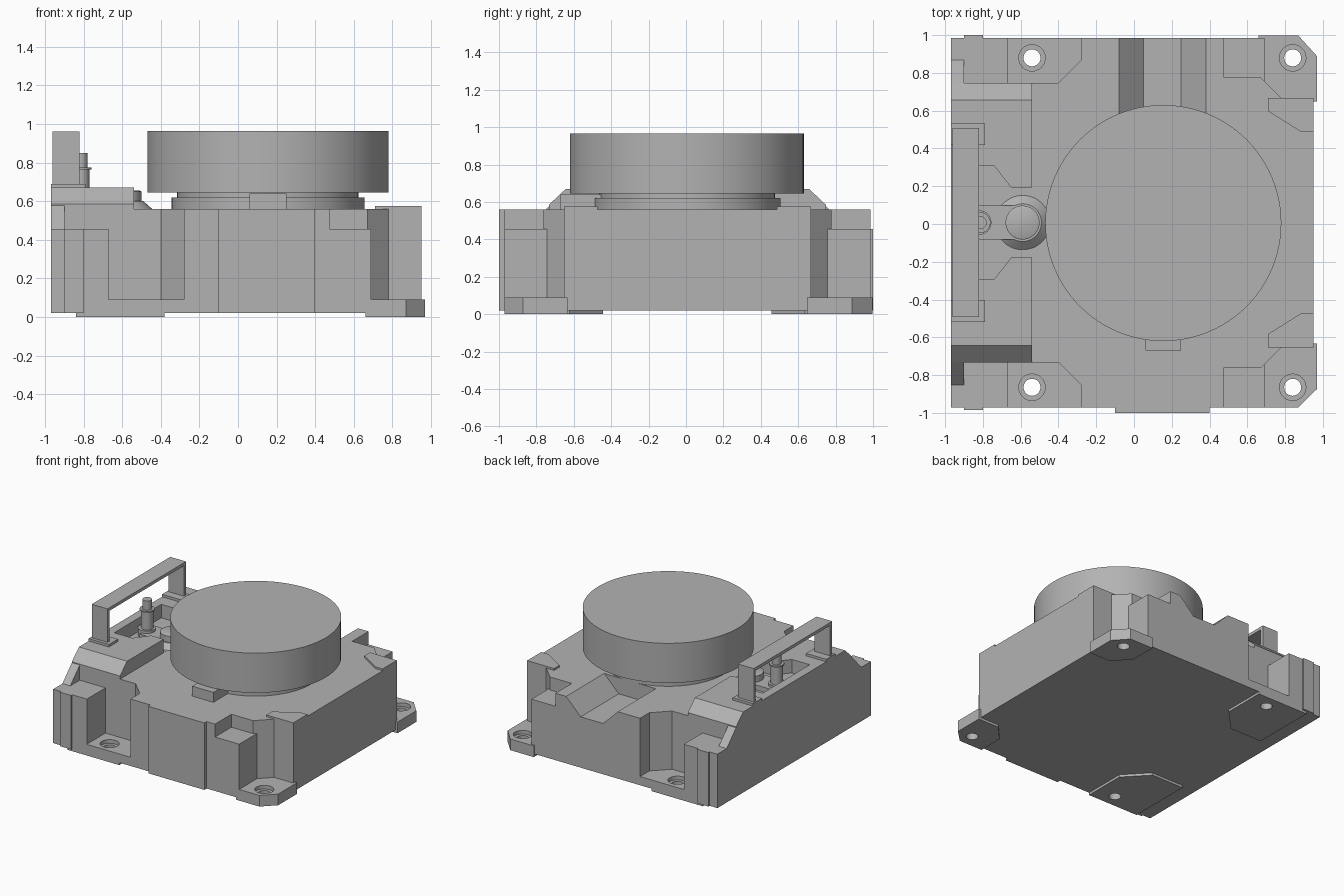
import bpy, bmesh, math

if "Cube" in bpy.data.objects:
    bpy.data.objects.remove(bpy.data.objects["Cube"])

grey = bpy.data.materials.new("neutral grey")
grey.use_nodes = True
COLOR = (0.45, 0.45, 0.45, 1)
grey.diffuse_color = COLOR
grey.node_tree.nodes["Principled BSDF"].inputs["Base Color"].default_value = COLOR

CY = 0.0075      # mirror line of the housing
HALF = 0.978     # half depth of the housing
BASE, TOP = 0.02, 0.56


def extrude(name, pts, lo, hi, axis="z"):
    """Closed outline swept between two heights along z, x or y."""
    place = {"z": lambda a, b, h: (a, b, h),
             "x": lambda a, b, h: (h, a, b),
             "y": lambda a, b, h: (a, h, b)}[axis]
    bm = bmesh.new()
    low = [bm.verts.new(place(a, b, lo)) for a, b in pts]
    high = [bm.verts.new(place(a, b, hi)) for a, b in pts]
    bm.faces.new(low)
    bm.faces.new(high)
    for i in range(len(pts)):
        j = (i + 1) % len(pts)
        bm.faces.new((low[i], low[j], high[j], high[i]))
    bmesh.ops.recalc_face_normals(bm, faces=bm.faces)
    mesh = bpy.data.meshes.new(name)
    bm.to_mesh(mesh)
    bm.free()
    mesh.materials.append(grey)
    ob = bpy.data.objects.new(name, mesh)
    bpy.context.collection.objects.link(ob)
    return ob


def box(name, x0, x1, y0, y1, z0, z1):
    return extrude(name, [(x0, y0), (x1, y0), (x1, y1), (x0, y1)], z0, z1)


def lathe(name, x, y, profile, sides=64):
    """Stack of circles given as (radius, z), capped at both ends."""
    bm = bmesh.new()
    rings = []
    for r, z in profile:
        ring = []
        for k in range(sides):
            t = math.tau * k / sides
            ring.append(bm.verts.new((x + r * math.cos(t), y + r * math.sin(t), z)))
        rings.append(ring)
    for a, b in zip(rings, rings[1:]):
        for k in range(sides):
            j = (k + 1) % sides
            bm.faces.new((a[k], a[j], b[j], b[k]))
    bm.faces.new(rings[0])
    bm.faces.new(rings[-1])
    bmesh.ops.recalc_face_normals(bm, faces=bm.faces)
    mesh = bpy.data.meshes.new(name)
    bm.to_mesh(mesh)
    bm.free()
    mesh.materials.append(grey)
    ob = bpy.data.objects.new(name, mesh)
    bpy.context.collection.objects.link(ob)
    smooth(ob)
    return ob


def smooth(ob):
    bpy.ops.object.select_all(action="DESELECT")
    ob.select_set(True)
    bpy.context.view_layer.objects.active = ob
    bpy.ops.object.shade_smooth_by_angle(angle=math.radians(30))


def cut(ob, cutter):
    """Subtract the cutter and throw it away."""
    mod = ob.modifiers.new("cut", "BOOLEAN")
    mod.operation, mod.solver, mod.object = "DIFFERENCE", "EXACT", cutter
    bpy.context.view_layer.objects.active = ob
    bpy.ops.object.modifier_apply(modifier=mod.name)
    bpy.data.objects.remove(cutter)


def both(half):
    """Closed outline from a half outline of (x, distance from mirror line)."""
    return [(x, CY - v) for x, v in half] + [(x, CY + v) for x, v in reversed(half)]


# Housing with stepped corner pockets and a sloped channel at the back
half = [(-0.97, 0.74), (-0.40, 0.74), (-0.28, 0.86), (-0.28, HALF), (0.475, HALF),
        (0.475, 0.77), (0.67, 0.77), (0.78, 0.66), (0.95, 0.66)]
housing = extrude("housing", both(half), BASE, TOP)
channel = [(-0.09, 0.57), (0.05, 0.43), (0.25, 0.43), (0.39, 0.57)]
cut(housing, extrude("channel_cutter", channel, 0.50, 1.1, "y"))
box("front_panel", -0.10, 0.40, -1.0, -0.95, BASE, TOP)

# Parts repeated at the front and back
for side, s in (("front", -1), ("back", 1)):
    def y(v):
        return CY + s * v

    def outline(pts):
        return [(x, y(v)) for x, v in pts]

    def slab(name, x0, x1, v0, v1, z0, z1):
        box(side + name, x0, x1, min(y(v0), y(v1)), max(y(v0), y(v1)), z0, z1)

    slab("_right_corner_block", -0.97, -0.67, 0.73, HALF, BASE, 0.455)
    slab("_right_corner_rib", -0.90, -0.80, 0.95, 0.993, BASE, 0.455)
    slab("_left_corner_block", 0.475, 0.69, 0.75, HALF, BASE, 0.455)

    # Mounting flanges and base pads
    edge = 0.99 if s > 0 else HALF
    flanges = [
        extrude(side + "_right_flange", outline(
            [(-0.70, 0.70), (-0.28, 0.70), (-0.28, HALF), (-0.70, HALF)]), BASE, 0.09),
        extrude(side + "_right_base_pad", outline(
            [(-0.84, 0.45), (-0.55, 0.45), (-0.38, 0.63), (-0.38, HALF), (-0.84, HALF)]),
            0.0, 0.03),
        extrude(side + "_left_flange", outline(
            [(0.66, 0.77), (0.78, 0.64), (0.97, 0.64), (0.97, 0.88),
             (0.87, edge), (0.66, edge)]), 0.0, 0.09)]
    for ob in flanges:
        hx = 0.84 if "left" in ob.name else -0.54
        cut(ob, lathe("hole_cutter", hx, y(0.872), [(0.045, -0.1), (0.045, 0.2)], 32))
        if "flange" in ob.name:
            cut(ob, lathe("bore_cutter", hx, y(0.872), [(0.07, 0.06), (0.07, 0.2)], 32))
        smooth(ob)

    # Raised pad on the top
    extrude(side + "_top_pad", outline(
        [(0.95, 0.48), (0.885, 0.48), (0.71, 0.59), (0.71, 0.66), (0.95, 0.66)]),
        0.55, 0.575)

    # Foot of the bracket
    slab("_bracket_foot", -0.97, -0.79, 0.41, 0.525, 0.66, 0.69)
    slab("_bracket_leg", -0.96, -0.82, 0.475, 0.50, 0.68, 0.95)

# Raised ridge with sloped ends, hollowed for the connector
slope = [(-0.54, 0.74, 0.585), (-0.90, 0.86, 0.455)]
for name, (x1, v, z) in zip(("ridge", "ridge_outer_edge"), slope):
    ends = [(CY - v, 0.40), (CY - v, z), (CY - 0.65, 0.67),
            (CY + 0.65, 0.67), (CY + v, z), (CY + v, 0.40)]
    ob = extrude(name, ends, -0.97, x1, "x")
    recess = [(-0.90, 0.30), (-0.74, 0.30), (-0.65, 0.185), (-0.50, 0.185)]
    cut(ob, extrude("recess_cutter", both(recess), 0.561, 0.8))

# Bracket across the ridge
box("bracket_bar", -0.96, -0.82, CY - 0.50, CY + 0.50, 0.935, 0.96)

# Connector, its arm and the pin
lathe("connector", -0.59, CY, [(0.145, 0.55), (0.145, 0.56), (0.10, 0.60), (0.09, 0.60),
                               (0.09, 0.65), (0.08, 0.655)], 40)
box("connector_arm", -0.82, -0.59, CY - 0.09, CY + 0.09, 0.55, 0.60)
lathe("arm_end", -0.82, CY, [(0.065, 0.55), (0.065, 0.62)], 32)
lathe("pin", -0.815, CY, [(0.045, 0.6), (0.045, 0.765), (0.055, 0.765), (0.055, 0.775),
                          (0.035, 0.775), (0.035, 0.85)], 32)

# Round cap on its stepped neck
lathe("cap", 0.155, 0.005, [(0.625, 0.645), (0.625, 0.965)], 96)
lathe("neck", 0.155, 0.005, [(0.5, 0.55), (0.5, 0.62), (0.47, 0.62), (0.47, 0.65)], 96)
box("front_tab", 0.06, 0.25, -0.67, -0.45, 0.55, 0.64)
